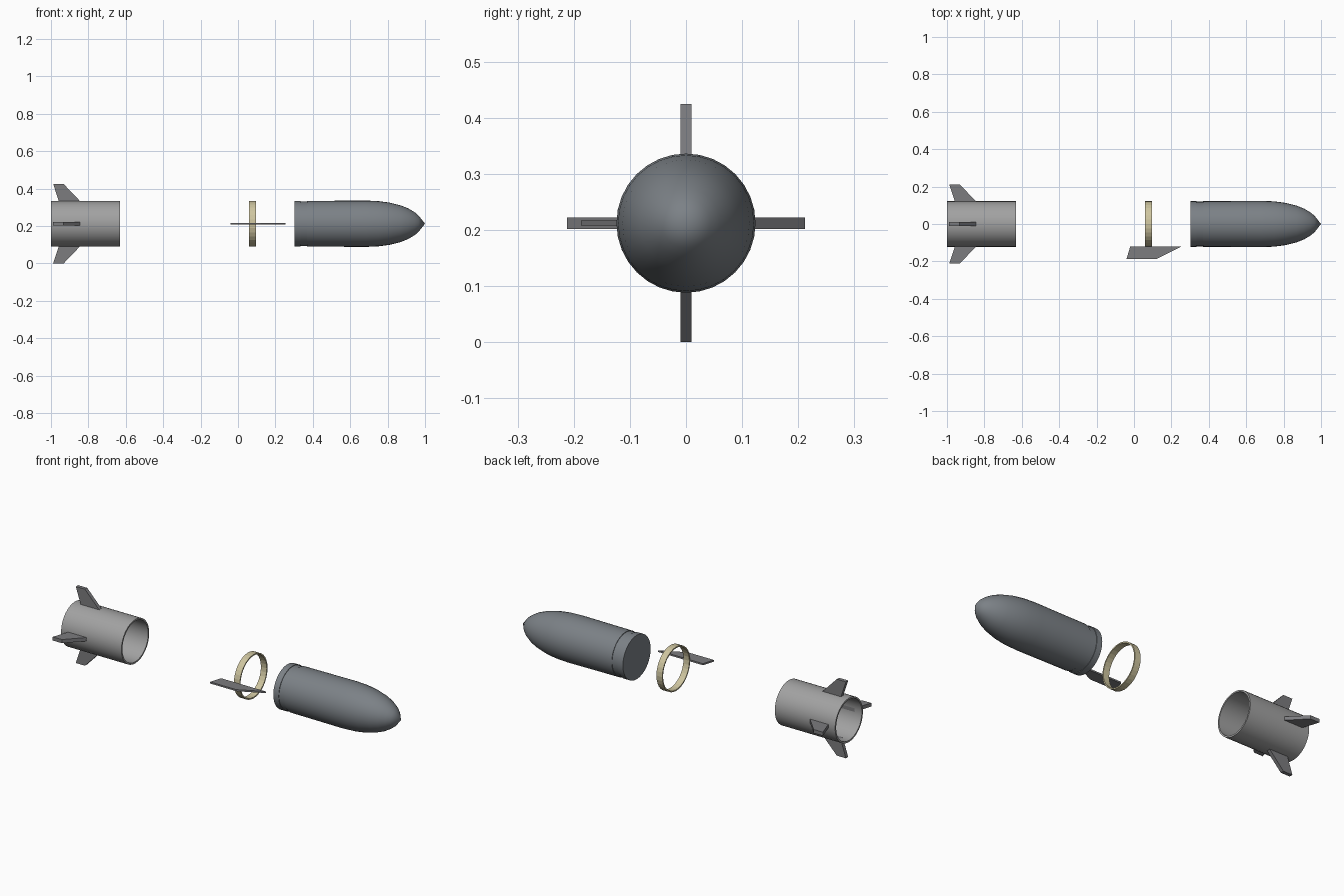
import bpy, bmesh
from math import pi, cos, sin
from mathutils import Matrix, Vector

if "Cube" in bpy.data.objects:
    bpy.data.objects.remove(bpy.data.objects["Cube"])

AXIS_Z = 0.212


def material(name, rgb):
    m = bpy.data.materials.new(name)
    m.use_nodes = True
    m.diffuse_color = (*rgb, 1)
    m.node_tree.nodes["Principled BSDF"].inputs["Base Color"].default_value = (*rgb, 1)
    return m


BODY = material("blue grey", (0.20, 0.22, 0.24))
TUBE = material("light grey", (0.36, 0.36, 0.36))
FIN = material("mid grey", (0.20, 0.20, 0.21))
BAND = material("pale brass", (0.62, 0.56, 0.35))


def finish(bm, name, mat, smooth=False):
    bmesh.ops.recalc_face_normals(bm, faces=bm.faces)
    mesh = bpy.data.meshes.new(name)
    bm.to_mesh(mesh)
    bm.free()
    mesh.materials.append(mat)
    ob = bpy.data.objects.new(name, mesh)
    ob.location.z = AXIS_Z
    bpy.context.collection.objects.link(ob)
    if smooth:
        bpy.ops.object.select_all(action="DESELECT")
        ob.select_set(True)
        bpy.context.view_layer.objects.active = ob
        bpy.ops.object.shade_smooth_by_angle(angle=pi / 6)
    return ob


def lathe(name, profile, mat, sides, closed=False, smooth=True):
    """Revolve (x, radius) points about the long axis."""
    bm = bmesh.new()
    verts = [bm.verts.new((x, 0, r)) for x, r in profile]
    pairs = list(zip(verts, verts[1:]))
    if closed:
        pairs.append((verts[-1], verts[0]))
    edges = [bm.edges.new(p) for p in pairs]
    bmesh.ops.spin(bm, geom=verts + edges, cent=(0, 0, 0), axis=(1, 0, 0),
                   angle=2 * pi, steps=sides, use_merge=True)
    bmesh.ops.remove_doubles(bm, verts=bm.verts, dist=0.0001)
    return finish(bm, name, mat, smooth)


def hollow(name, x0, x1, outer, inner, mat, sides, smooth):
    profile = [(x0, outer), (x1, outer), (x1, inner), (x0, inner)]
    return lathe(name, profile, mat, sides, True, smooth)


def blade(name, outline, thick, mat, angle):
    """Extrude an (x, radius) outline and turn it about the long axis."""
    bm = bmesh.new()
    face = bm.faces.new([bm.verts.new((x, -thick / 2, r)) for x, r in outline])
    new = bmesh.ops.extrude_face_region(bm, geom=[face])["geom"]
    bmesh.ops.translate(bm, vec=Vector((0, thick, 0)),
                        verts=[v for v in new if isinstance(v, bmesh.types.BMVert)])
    bmesh.ops.rotate(bm, cent=(0, 0, 0), matrix=Matrix.Rotation(angle, 3, "X"), verts=bm.verts)
    return finish(bm, name, mat)


# Nose body with a shallow groove near its flat rear
lathe("nose_body", [(0.302, 0), (0.302, 0.122), (0.335, 0.122), (0.335, 0.119),
                    (0.37, 0.119), (0.37, 0.122), (0.55, 0.123), (0.68, 0.124),
                    (0.75, 0.121), (0.81, 0.113), (0.87, 0.098), (0.91, 0.082),
                    (0.945, 0.061), (0.965, 0.044), (1.0, 0)], BODY, 32)

# Separate thin band
hollow("seal_band", 0.06, 0.096, 0.122, 0.115, BAND, 32, False)

# Open tail tube with four swept fins
hollow("tail_tube", -1.0, -0.63, 0.122, 0.113, TUBE, 32, True)
for i, side in enumerate(("top", "front", "bottom", "back")):
    blade("tail_fin_" + side,
          [(-0.955, 0.112), (-0.836, 0.112), (-0.932, 0.212), (-0.988, 0.212)],
          0.02, FIN, i * pi / 2)

# Loose thin blade beside the band
blade("loose_blade", [(-0.02, 0.12), (0.255, 0.12), (0.12, 0.187), (-0.04, 0.187)],
      0.009, FIN, pi / 2)
